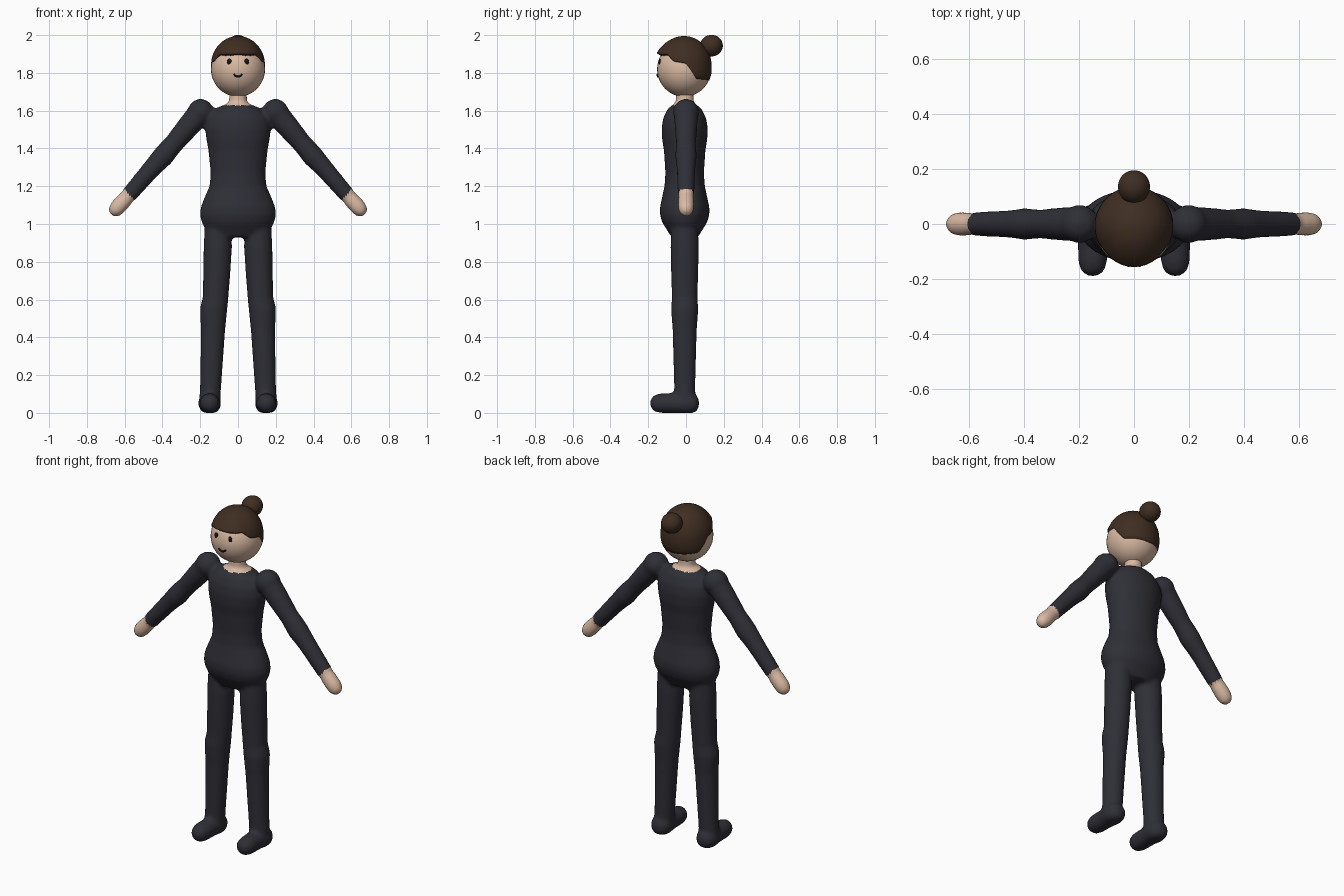
import bpy, bmesh
from math import sin, cos, pi, sqrt, acos, radians
from mathutils import Vector, Matrix

if "Cube" in bpy.data.objects:
    bpy.data.objects.remove(bpy.data.objects["Cube"])


def material(name, rgb):
    m = bpy.data.materials.new(name)
    m.use_nodes = True
    m.diffuse_color = (*rgb, 1)
    m.node_tree.nodes["Principled BSDF"].inputs["Base Color"].default_value = (*rgb, 1)
    return m


SUIT = material("dark suit", (0.028, 0.028, 0.038))
SKIN = material("skin", (0.70, 0.49, 0.365))
HAIR = material("brown hair", (0.05, 0.027, 0.016))
BLACK = material("black", (0.008, 0.007, 0.007))


def make_object(name, bm, *mats):
    mesh = bpy.data.meshes.new(name)
    bmesh.ops.recalc_face_normals(bm, faces=bm.faces)
    bm.to_mesh(mesh)
    bm.free()
    mesh.shade_smooth()
    ob = bpy.data.objects.new(name, mesh)
    bpy.context.collection.objects.link(ob)
    for m in mats:
        mesh.materials.append(m)
    return ob


def loft(bm, rings, sides=32):
    """Closed tube through rings of (centre, half width, half depth)."""
    axis = (rings[-1][0] - rings[0][0]).normalized()
    v = Vector((0, 0, 1)) if abs(axis.y) > 0.7 else Vector((0, 1, 0))
    u = v.cross(axis).normalized()
    loops = []
    for c, a, b in rings:
        angles = [2 * pi * i / sides for i in range(sides)]
        loops.append([bm.verts.new(c + u * a * cos(t) + v * b * sin(t)) for t in angles])
    for lo, hi in zip(loops, loops[1:]):
        for i in range(sides):
            j = (i + 1) % sides
            bm.faces.new((lo[i], lo[j], hi[j], hi[i]))
    bm.faces.new(loops[0][::-1])
    bm.faces.new(loops[-1])


def ball(bm, centre, size):
    bmesh.ops.create_uvsphere(bm, u_segments=40, v_segments=24, radius=1,
                              matrix=Matrix.Translation(centre) @ Matrix.Diagonal((*size, 1)))


# Body: torso and neck, then limbs, fused into one skin
bm = bmesh.new()
MID = -0.007
torso = [(0.93, 0.13, 0.07), (0.97, 0.17, 0.095), (1.01, 0.193, 0.12), (1.05, 0.202, 0.131),
         (1.09, 0.197, 0.131), (1.13, 0.182, 0.122), (1.2, 0.151, 0.107), (1.27, 0.145, 0.102),
         (1.39, 0.157, 0.11), (1.45, 0.168, 0.12), (1.51, 0.175, 0.122), (1.56, 0.165, 0.114),
         (1.61, 0.125, 0.09), (1.632, 0.07, 0.062), (1.645, 0.048, 0.048), (1.74, 0.046, 0.046)]
loft(bm, [(Vector((0, MID, z)), a, b) for z, a, b in torso])

leg = [(0.105, 1.0, 0.07), (0.107, 0.88, 0.075), (0.112, 0.75, 0.072), (0.119, 0.61, 0.068),
       (0.129, 0.55, 0.072), (0.131, 0.5, 0.069), (0.132, 0.44, 0.064), (0.145, 0.14, 0.056),
       (0.15, 0.06, 0.056)]
foot = [(0.068, 0.02), (0.057, 0.042), (0.035, 0.056), (0.005, 0.061), (-0.05, 0.054),
        (-0.13, 0.053), (-0.165, 0.045), (-0.183, 0.028), (-0.189, 0.01)]
arm = [(0.2, 1.59, 0.064), (0.26, 1.52, 0.06), (0.34, 1.425, 0.052), (0.375, 1.385, 0.055),
       (0.398, 1.357, 0.057), (0.425, 1.328, 0.053), (0.46, 1.29, 0.049), (0.578, 1.153, 0.043)]
hand = [(0.54, 1.197, 0.03), (0.575, 1.157, 0.036), (0.6, 1.128, 0.042), (0.635, 1.09, 0.043),
        (0.654, 1.068, 0.037), (0.666, 1.054, 0.024), (0.67, 1.049, 0.01)]
for s in (1, -1):
    loft(bm, [(Vector((s * x, MID, z)), r, r) for x, z, r in leg])
    loft(bm, [(Vector((s * 0.15, y, 0.051)), r, r) for y, r in foot])
    for chain in (arm, hand):
        loft(bm, [(Vector((s * x, 0, z)), r, r) for x, z, r in chain])
    ball(bm, (s * 0.198, 0, 1.593), (0.069, 0.069, 0.069))
for v in bm.verts:
    v.co.z = max(v.co.z, 0)
body = make_object("body", bm)
remesh = body.modifiers.new("fuse", "REMESH")
remesh.mode = "VOXEL"
remesh.voxel_size = 0.011
soften = body.modifiers.new("soften", "SMOOTH")
soften.factor = 0.5
soften.iterations = 5
fused = bpy.data.meshes.new_from_object(
    body.evaluated_get(bpy.context.evaluated_depsgraph_get()))
body.modifiers.clear()
body.data = fused
fused.materials.clear()
fused.materials.append(SUIT)
fused.materials.append(SKIN)
for p in fused.polygons:
    c = p.center
    neck = c.z > 1.628 and abs(c.x) < 0.085
    wrist = 0.75 * abs(c.x) - 0.66 * c.z > -0.332 and abs(c.x) > 0.45
    p.material_index = int(neck or wrist)
fused.shade_smooth()

# Head
HEAD = Vector((0, -0.01, 1.82))
R = 0.143
bm = bmesh.new()
ball(bm, HEAD, (R, R, R + 0.003))
make_object("head", bm, SKIN)

# Hair cap, its lower edge follows the hairline around the head
HAIRLINE = [(0, 1.905), (50, 1.9), (66, 1.862), (94, 1.85), (118, 1.768), (180, 1.76)]


def hairline(deg):
    for (a, za), (b, zb) in zip(HAIRLINE, HAIRLINE[1:]):
        if deg <= b:
            return za + (zb - za) * (deg - a) / (b - a)


bm = bmesh.new()
COLS, ROWS = 90, 18
crown = bm.verts.new((0, HEAD.y, 1.995))
grid = []
for i in range(COLS):
    a = 2 * pi * i / COLS
    deg = min(180, abs((360 * i / COLS + 180) % 360 - 180))
    limit = acos((hairline(deg) - 1.84) / 0.155)
    fringe = 0.014 * max(0, 1 - (deg / 60) ** 2)
    column = []
    for k in range(1, ROWS + 1):
        th = limit * k / ROWS
        z = 1.84 + 0.155 * cos(th)
        under = sqrt(max(0, R * R - (z - HEAD.z) ** 2)) + 0.003
        r = max(0.145 * sin(th), under) + fringe * (k / ROWS) ** 2
        column.append(bm.verts.new((r * 0.985 * sin(a), HEAD.y - r * cos(a), z)))
    grid.append(column)
for i in range(COLS):
    p, q = grid[i], grid[(i + 1) % COLS]
    bm.faces.new((crown, p[0], q[0]))
    for k in range(ROWS - 1):
        bm.faces.new((p[k], p[k + 1], q[k + 1], q[k]))
hair = make_object("hair", bm, HAIR)
shell = hair.modifiers.new("thickness", "SOLIDIFY")
shell.thickness = 0.02
shell.offset = -1

# Bun
bm = bmesh.new()
ball(bm, (0, 0.135, 1.944), (0.058, 0.06, 0.057))
make_object("hair_bun", bm, HAIR)


# Face details
def on_face(x, z, lift=0.0):
    return Vector((x, HEAD.y - lift - sqrt(R * R - x * x - (z - HEAD.z) ** 2), z))


def stroke(name, points, width, mat):
    cu = bpy.data.curves.new(name, "CURVE")
    cu.dimensions = "3D"
    cu.bevel_depth = width
    cu.bevel_resolution = 3
    cu.use_fill_caps = True
    sp = cu.splines.new("POLY")
    sp.points.add(len(points) - 1)
    for pt, (x, z) in zip(sp.points, points):
        pt.co = (*on_face(x, z, 0.002), 1)
    cu.materials.append(mat)
    ob = bpy.data.objects.new(name, cu)
    bpy.context.collection.objects.link(ob)


for s, side in ((1, "left"), (-1, "right")):
    bm = bmesh.new()
    ball(bm, on_face(s * 0.046, 1.86), (0.0125, 0.006, 0.016))
    make_object(side + "_eye", bm, BLACK)
    stroke(side + "_eyebrow", [(s * x, z) for x, z in ((0.036, 1.893), (0.052, 1.898), (0.068, 1.892))],
           0.004, HAIR)
smile = [t / 6 for t in range(-6, 7)]
stroke("mouth", [(0.023 * t, 1.78 + 0.013 * t * t) for t in smile], 0.005, BLACK)
